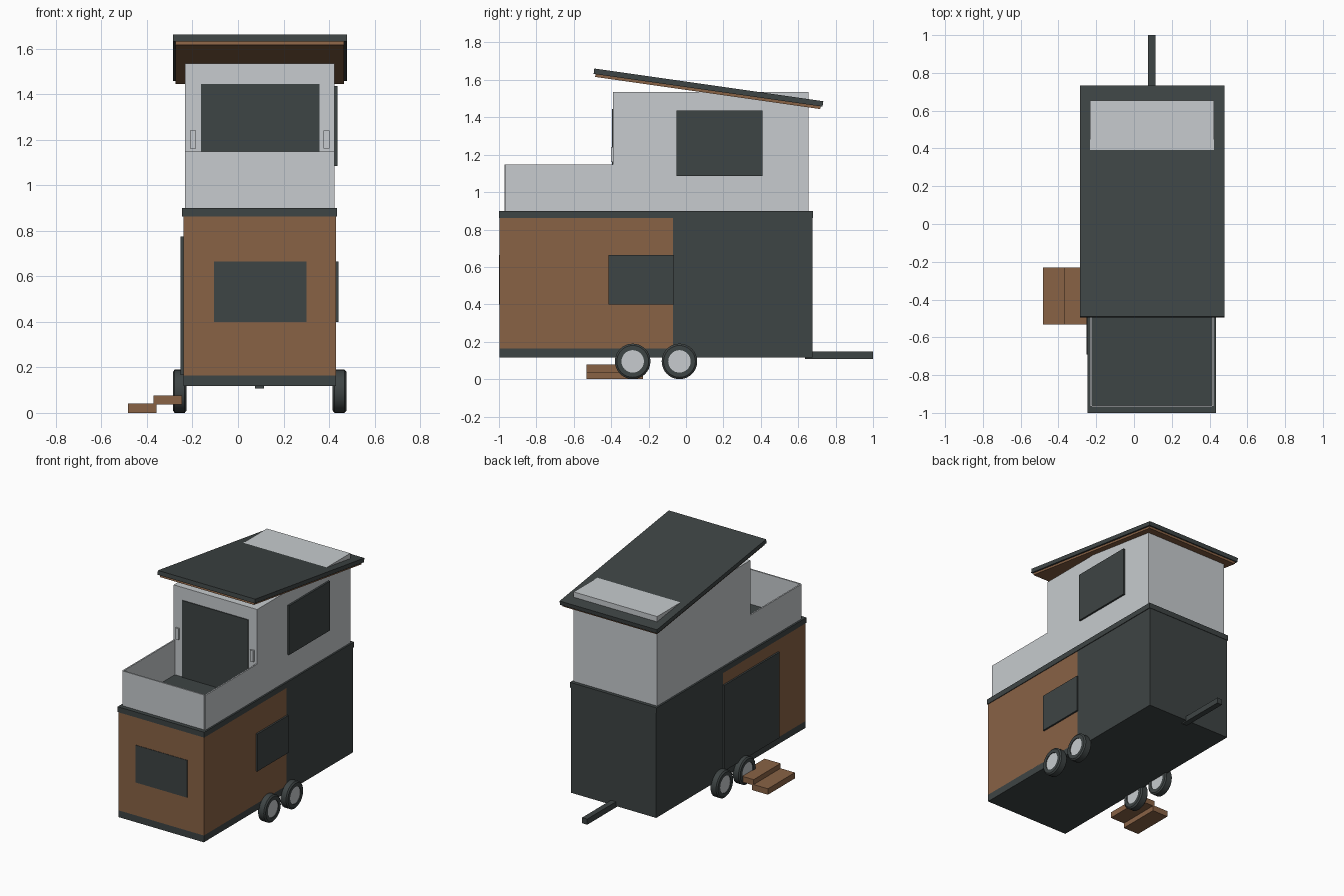
import bpy, bmesh, math
from mathutils import Matrix

default = bpy.data.objects.get("Cube")
if default:
    bpy.data.objects.remove(default, do_unlink=True)


def material(name, rgb):
    m = bpy.data.materials.new(name)
    m.use_nodes = True
    m.diffuse_color = (*rgb, 1)
    m.node_tree.nodes["Principled BSDF"].inputs["Base Color"].default_value = (*rgb, 1)
    return m


CHARCOAL = material("charcoal", (0.048, 0.058, 0.058))
TIMBER = material("timber", (0.25, 0.123, 0.06))
PALE = material("pale grey", (0.57, 0.60, 0.62))


def finish(name, bm, mat):
    bmesh.ops.recalc_face_normals(bm, faces=bm.faces)
    mesh = bpy.data.meshes.new(name)
    bm.to_mesh(mesh)
    bm.free()
    mesh.materials.append(mat)
    obj = bpy.data.objects.new(name, mesh)
    bpy.context.collection.objects.link(obj)
    return obj


def box(name, x, y, z, mat):
    """Box from (min, max) pairs on each axis."""
    bm = bmesh.new()
    size = [b - a for a, b in (x, y, z)]
    mid = [(a + b) / 2 for a, b in (x, y, z)]
    bmesh.ops.create_cube(bm, size=1, matrix=Matrix.Translation(mid) @ Matrix.Diagonal((*size, 1)))
    return finish(name, bm, mat)


def slab(name, x, profile, mat):
    """Extrude a side profile of (y, z) points across x."""
    bm = bmesh.new()
    face = bm.faces.new([bm.verts.new((x[0], y, z)) for y, z in profile])
    new = bmesh.ops.extrude_face_region(bm, geom=[face])["geom"]
    bmesh.ops.translate(bm, vec=(x[1] - x[0], 0, 0),
                        verts=[v for v in new if isinstance(v, bmesh.types.BMVert)])
    return finish(name, bm, mat)


def lathe(name, profile, centre, mat, sides=32):
    """Spin a closed (x, radius) profile around the x axis."""
    bm = bmesh.new()
    rings = []
    for i in range(sides):
        a = math.tau * i / sides
        rings.append([bm.verts.new((centre[0] + x, centre[1] + r * math.cos(a),
                                    centre[2] + r * math.sin(a))) for x, r in profile])
    n = len(profile)
    for i in range(sides):
        p, q = rings[i], rings[(i + 1) % sides]
        for j in range(n):
            k = (j + 1) % n
            bm.faces.new((p[j], p[k], q[k], q[j]))
    obj = finish(name, bm, mat)
    smooth(obj)
    return obj


def smooth(obj):
    bpy.ops.object.select_all(action="DESELECT")
    obj.select_set(True)
    bpy.context.view_layer.objects.active = obj
    bpy.ops.object.shade_smooth_by_angle(angle=math.radians(30))


MID = 0.095          # the body sits off centre because of the steps
LEFT, RIGHT = 0.43, -0.24

# Lower storey
box("rear_body", (RIGHT, LEFT), (-0.07, 0.677), (0.117, 0.88), CHARCOAL)
box("front_body", (RIGHT, LEFT), (-0.997, -0.07), (0.165, 0.88), TIMBER)
box("base_band", (RIGHT, LEFT), (-0.997, -0.07), (0.117, 0.168), CHARCOAL)
box("deck_trim", (RIGHT - 0.005, LEFT + 0.005), (-1.0, 0.68), (0.862, 0.90), CHARCOAL)
box("front_window", (-0.105, 0.30), (-1.0, -0.99), (0.40, 0.665), CHARCOAL)
box("side_window", (0.42, 0.442), (-0.415, -0.065), (0.40, 0.665), CHARCOAL)
box("side_door", (-0.252, -0.235), (-0.69, -0.07), (0.167, 0.775), CHARCOAL)

# Upper cabin
CAB = (-0.232, 0.423)
box("cabin", CAB, (-0.39, 0.655), (0.89, 1.535), PALE)
box("cabin_door", (-0.162, 0.357), (-0.396, -0.385), (0.90, 1.445), CHARCOAL)
box("cabin_window", (0.41, 0.436), (-0.05, 0.41), (1.085, 1.435), CHARCOAL)
for side, name in ((-1, "right"), (1, "left")):
    x = MID + side * 0.293
    box(name + "_wall_lamp", (x - 0.013, x + 0.013), (-0.402, -0.385), (1.16, 1.24), PALE)

# Balcony parapet
box("parapet_front", (CAB[0] + 0.01, CAB[1] - 0.01), (-0.97, -0.96), (0.89, 1.147), PALE)
box("parapet_right", (CAB[0], CAB[0] + 0.01), (-0.966, -0.385), (0.89, 1.147), PALE)
box("parapet_left", (CAB[1] - 0.01, CAB[1]), (-0.966, -0.385), (0.89, 1.147), PALE)

# Sloping roof with timber lining
slab("roof", (-0.286, 0.478),
     [(-0.490, 1.661), (-0.494, 1.632), (0.730, 1.457), (0.734, 1.486)], CHARCOAL)
slab("roof_lining", (-0.274, 0.466),
     [(-0.483, 1.632), (-0.486, 1.616), (0.717, 1.444), (0.720, 1.460)], TIMBER)

# Twin axle wheels
TYRE = [(-0.03, 0.06), (-0.03, 0.085), (-0.022, 0.095),
        (0.022, 0.095), (0.03, 0.085), (0.03, 0.06)]
for side, name in ((-1, "right"), (1, "left")):
    for y, place in ((-0.285, "front"), (-0.035, "rear")):
        centre = (MID + side * 0.351, y, 0.095)
        lathe(f"{name}_{place}_tyre", TYRE, centre, CHARCOAL)
        bm = bmesh.new()
        bmesh.ops.create_cone(bm, cap_ends=True, segments=32, radius1=0.061, radius2=0.061, depth=0.05,
                              matrix=Matrix.Translation(centre) @ Matrix.Rotation(math.pi / 2, 4, "Y"))
        smooth(finish(f"{name}_{place}_hub", bm, PALE))

# Tow bar and entry steps
box("tow_bar", (0.075, 0.115), (0.635, 1.0), (0.108, 0.148), CHARCOAL)
box("lower_step", (-0.482, -0.358), (-0.532, -0.23), (0, 0.042), TIMBER)
box("upper_step", (-0.37, -0.245), (-0.532, -0.23), (0.036, 0.077), TIMBER)
